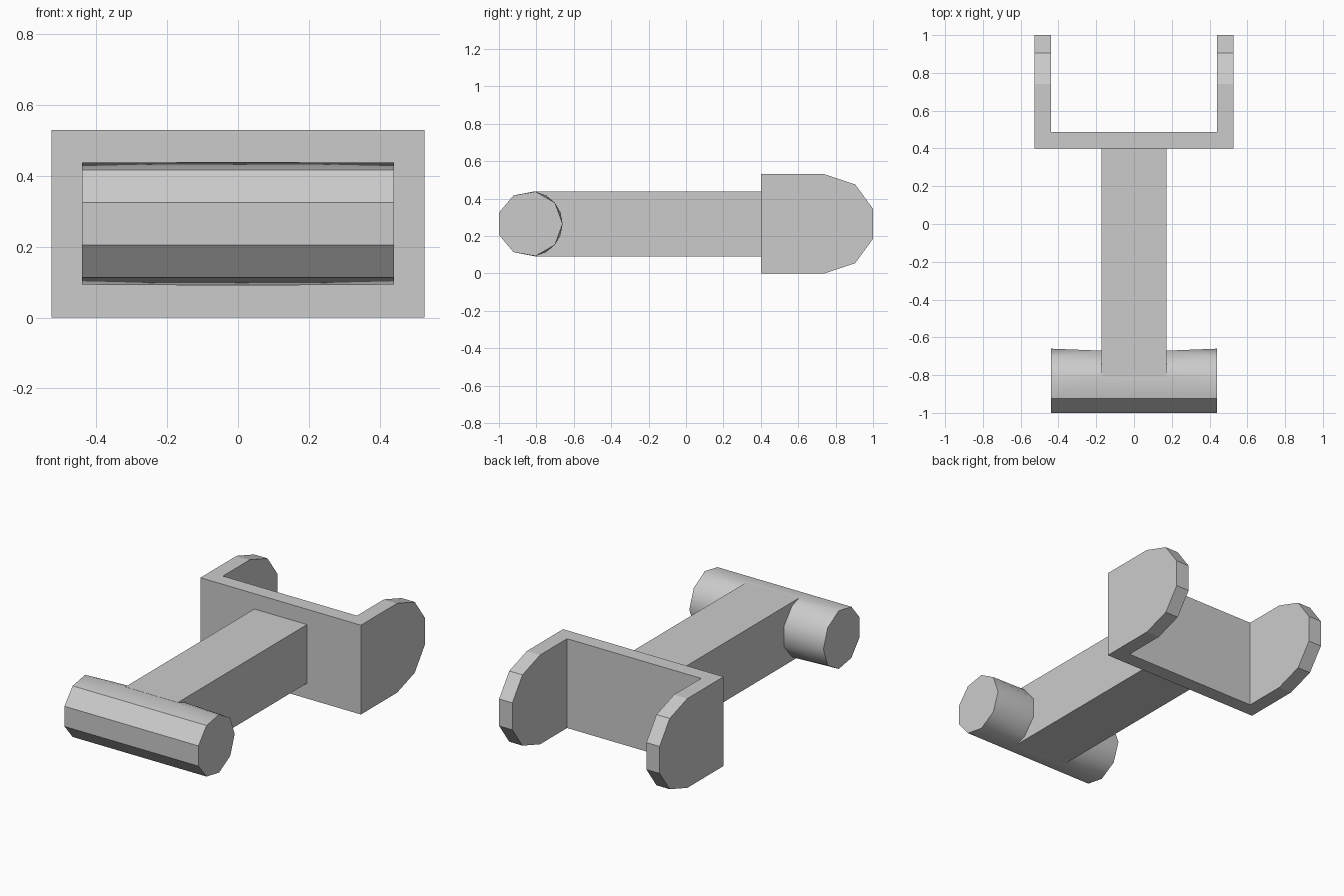
import bpy, bmesh
from math import radians, sin, cos

cube = bpy.data.objects.get("Cube")
if cube:
    bpy.data.objects.remove(cube, do_unlink=True)

grey = bpy.data.materials.new("plain grey")
grey.use_nodes = True
GREY = (0.6, 0.6, 0.6, 1)
grey.diffuse_color = GREY
grey.node_tree.nodes["Principled BSDF"].inputs["Base Color"].default_value = GREY


def make_object(name, bm):
    bmesh.ops.recalc_face_normals(bm, faces=bm.faces[:])
    mesh = bpy.data.meshes.new(name)
    bm.to_mesh(mesh)
    bm.free()
    mesh.materials.append(grey)
    obj = bpy.data.objects.new(name, mesh)
    bpy.context.collection.objects.link(obj)
    return obj


def extrude_x(name, profile, half_width):
    """Extrude a (y, z) outline symmetrically along x."""
    bm = bmesh.new()
    face = bm.faces.new([bm.verts.new((-half_width, y, z)) for y, z in profile])
    new = bmesh.ops.extrude_face_region(bm, geom=[face])["geom"]
    bmesh.ops.translate(bm, vec=(2 * half_width, 0, 0),
                        verts=[v for v in new if isinstance(v, bmesh.types.BMVert)])
    return make_object(name, bm)


def rect(y0, y1, z0, z1):
    return [(y0, z0), (y1, z0), (y1, z1), (y0, z1)]


MID = 0.265        # height of the symmetry plane
SHAFT = 0.173      # half width of the shaft

# Yoke: rounded side outline, slotted open toward the back
upper = [(0.40, 0.265), (0.74, 0.265), (0.905, 0.21), (1.0, 0.08)]
outline = [(y, MID + h) for y, h in upper] + [(y, MID - h) for y, h in reversed(upper)]
yoke = extrude_x("yoke", outline, 0.527)
slot = extrude_x("slot_cutter", rect(0.487, 1.2, -0.2, 0.8), 0.44)
cut = yoke.modifiers.new("slot", 'BOOLEAN')
cut.operation = 'DIFFERENCE'
cut.object = slot
cut.solver = 'EXACT'
bpy.context.view_layer.objects.active = yoke
bpy.ops.object.modifier_apply(modifier=cut.name)
bpy.data.objects.remove(slot, do_unlink=True)

# Shaft joining the crossbar to the yoke
extrude_x("shaft", rect(-0.81, 0.40, MID - 0.174, MID + 0.174), SHAFT)


# Crossbar: nine-sided ends, with the rear half turned where it meets the shaft
def ring(x, angles):
    return [(x, -0.835 + 0.175 * cos(radians(a)), MID + 0.175 * sin(radians(a)))
            for a in angles]


FRONT = [-160, -120, 120, 160]
END = FRONT + [0, -40, 40, -80, 80]
JOINT = FRONT + [-20, 20, -60, 60, -82, 82]
sections = [(-0.44, END), (-SHAFT, JOINT), (SHAFT, JOINT), (0.44, END)]
bm = bmesh.new()
for (x0, a0), (x1, a1) in zip(sections, sections[1:]):
    verts = [bm.verts.new(p) for p in ring(x0, a0) + ring(x1, a1)]
    bmesh.ops.convex_hull(bm, input=verts)
inner = [f for f in bm.faces
         if abs(f.normal.x) > 0.99 and abs(f.calc_center_median().x) < 0.3]
bmesh.ops.delete(bm, geom=inner, context='FACES')
bmesh.ops.remove_doubles(bm, verts=bm.verts[:], dist=0.0005)
bmesh.ops.dissolve_limit(bm, angle_limit=radians(0.5),
                         verts=bm.verts[:], edges=bm.edges[:])

# Crisp facets at the front and ends, soft rounding behind
for f in bm.faces:
    f.smooth = abs(f.normal.x) < 0.99
for e in bm.edges:
    at_front = all(v.co.y < -0.9 for v in e.verts)
    at_end = all(abs(v.co.x) > 0.43 for v in e.verts)
    e.smooth = not (at_front or at_end)
make_object("crossbar", bm)
